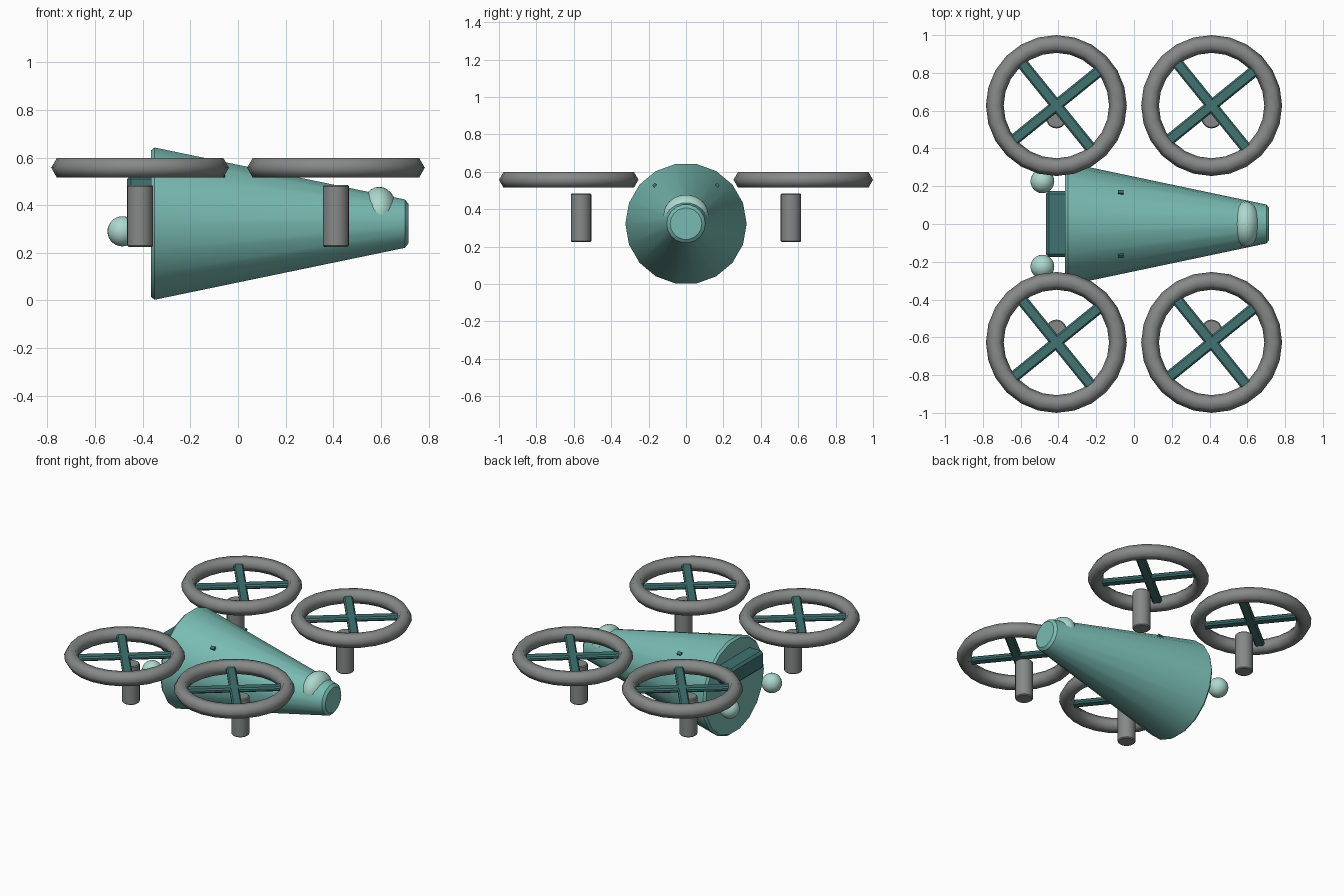
import bpy
import math

cube = bpy.data.objects.get("Cube")
if cube:
    bpy.data.objects.remove(cube, do_unlink=True)


def material(name, rgb):
    mat = bpy.data.materials.new(name)
    mat.use_nodes = True
    color = (*rgb, 1.0)
    mat.diffuse_color = color
    mat.node_tree.nodes["Principled BSDF"].inputs["Base Color"].default_value = color
    return mat


teal = material("teal", (0.19, 0.50, 0.45))
dark_teal = material("dark teal", (0.05, 0.17, 0.165))
grey = material("warm grey", (0.235, 0.25, 0.245))
pale = material("pale mint", (0.42, 0.69, 0.62))


def finish(name, mat, bevel=0.0, angle=35):
    """Name, colour, bevel and shade the object that was just added."""
    obj = bpy.context.object
    obj.name = name
    obj.data.materials.append(mat)
    if bevel:
        bpy.ops.object.transform_apply(location=False, rotation=False, scale=True)
        mod = obj.modifiers.new("edge_bevel", "BEVEL")
        mod.width = bevel
        mod.segments = 1
        mod.limit_method = 'ANGLE'
        bpy.ops.object.modifier_apply(modifier=mod.name)
    bpy.ops.object.shade_smooth_by_angle(angle=math.radians(angle))
    return obj


def box(name, mat, location, size, rotation=(0, 0, 0), bevel=0.0):
    bpy.ops.mesh.primitive_cube_add(size=1, location=location, rotation=rotation)
    bpy.context.object.scale = size
    return finish(name, mat, bevel)


def ball(name, mat, location, radii):
    bpy.ops.mesh.primitive_uv_sphere_add(segments=24, ring_count=14, radius=1,
                                         location=location)
    bpy.context.object.scale = radii
    return finish(name, mat)


# Tapered fuselage lying along x
BODY_Z = 0.3225
bpy.ops.mesh.primitive_cone_add(vertices=18, radius1=0.3275, radius2=0.1, depth=1.08,
                                location=(0.175, 0, BODY_Z),
                                rotation=(0, math.pi / 2, 0))
finish("fuselage", teal, bevel=0.015)

# Bubble canopy near the narrow end
ball("canopy", pale, (0.592, 0, 0.37), (0.078, 0.12, 0.107))

# Block on the wide end
box("rear_block", dark_teal, (-0.405, 0, 0.465), (0.12, 0.35, 0.12), bevel=0.015)

# Paired rear lamps and small studs on the back
for side, y in (("left", 1), ("right", -1)):
    ball(f"rear_lamp_{side}", pale, (-0.485, y * 0.226, 0.29), (0.063,) * 3)
    box(f"stud_{side}", dark_teal, (-0.07, y * 0.165, 0.525), (0.03, 0.02, 0.025),
        rotation=(-y * 0.68, 0, 0))

# Four rotors: guard ring, crossed blades and post
ROTOR_Z = 0.557
for end, sx in (("front", 1), ("rear", -1)):
    for side, sy in (("left", 1), ("right", -1)):
        tag = f"{end}_{side}"
        x, y = sx * 0.411, sy * 0.627
        bpy.ops.mesh.primitive_torus_add(major_segments=24, minor_segments=6,
                                         major_radius=0.326, minor_radius=0.047,
                                         location=(x, y, ROTOR_Z))
        finish(f"guard_ring_{tag}", grey, angle=80)
        for i, turn in enumerate((39, 129)):
            box(f"blade_{tag}_{i + 1}", dark_teal, (x, y, ROTOR_Z), (0.6, 0.06, 0.03),
                rotation=(0, 0, math.radians(turn)), bevel=0.009)
        bpy.ops.mesh.primitive_cylinder_add(vertices=20, radius=0.055, depth=0.26,
                                            location=(x, sy * 0.561, 0.355))
        finish(f"post_{tag}", grey, bevel=0.006)
